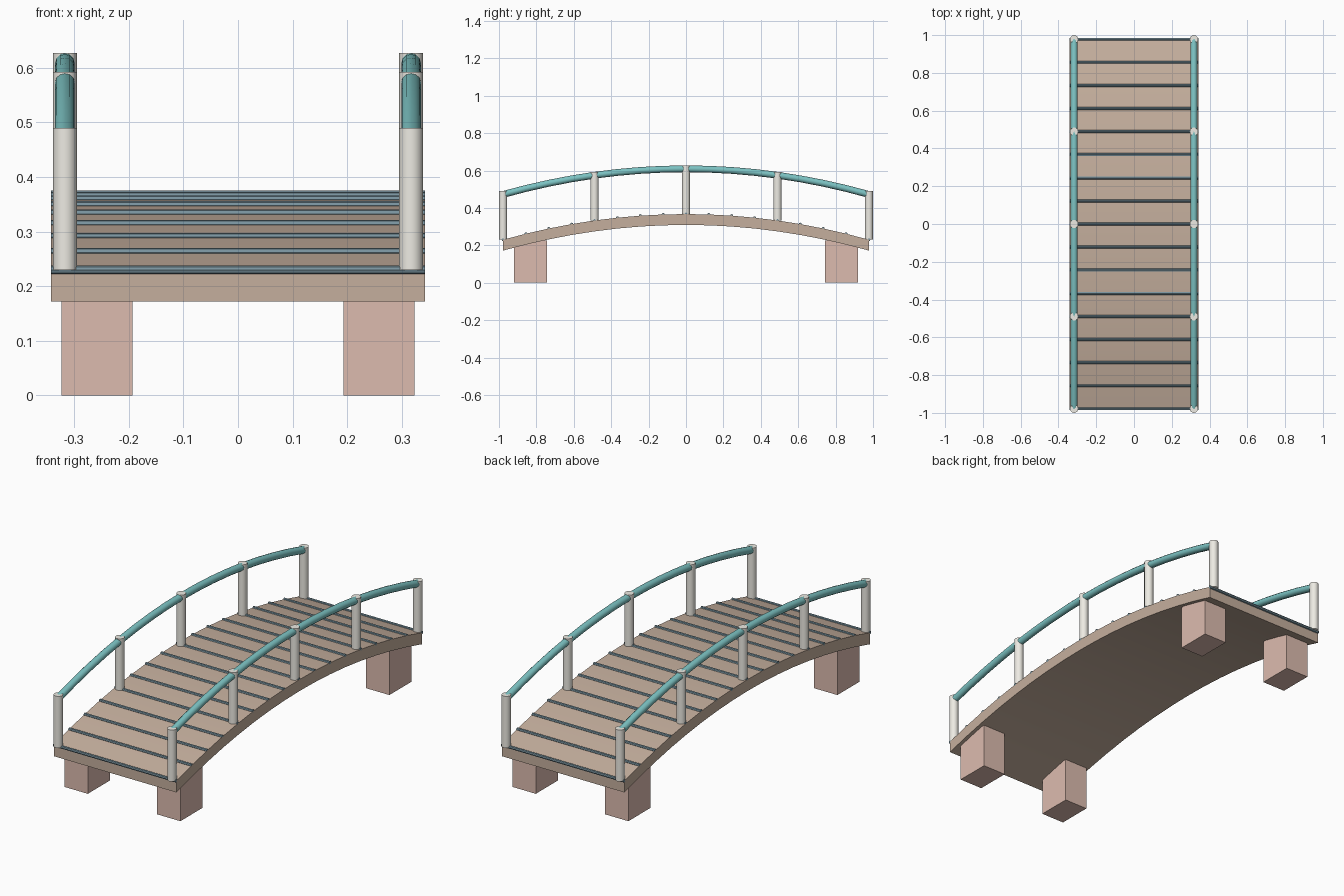
import bpy, bmesh, math

if "Cube" in bpy.data.objects:
    bpy.data.objects.remove(bpy.data.objects["Cube"])

HALF_W, HALF_L = 0.342, 0.978
THICK, SEGS = 0.058, 16
POST_X, POST_R, POST_H = 0.317, 0.022, 0.26
STATIONS = [-HALF_L + 2 * HALF_L * i / SEGS for i in range(SEGS + 1)]


def arch(y):
    """Height of the deck surface at y."""
    return 0.367 - 0.137 * (y / HALF_L) ** 2


def material(name, rgb):
    m = bpy.data.materials.new(name)
    m.diffuse_color = (*rgb, 1)
    m.use_nodes = True
    m.node_tree.nodes["Principled BSDF"].inputs["Base Color"].default_value = m.diffuse_color
    return m


WOOD = material("tan_wood", (0.56, 0.43, 0.34))
WHITE = material("off_white", (0.85, 0.83, 0.77))
TEAL = material("teal", (0.20, 0.54, 0.54))
SLATE = material("slate", (0.19, 0.29, 0.34))
CLAY = material("clay", (0.72, 0.50, 0.43))


def finish(obj, name, mat, smooth=True):
    obj.name = name
    obj.data.materials.clear()
    obj.data.materials.append(mat)
    if smooth:
        bpy.ops.object.select_all(action='DESELECT')
        obj.select_set(True)
        bpy.context.view_layer.objects.active = obj
        bpy.ops.object.shade_smooth_by_angle(angle=math.radians(40))


def cylinder(name, loc, r, length, mat, sides, rot=(0, 0, 0)):
    bpy.ops.mesh.primitive_cylinder_add(vertices=sides, radius=r, depth=length,
                                        location=loc, rotation=rot)
    finish(bpy.context.object, name, mat)


# Arched deck: side profile extruded across the width
bm = bmesh.new()
rows = []
for y in STATIONS:
    z = arch(y)
    rows.append([bm.verts.new(c) for c in ((-HALF_W, y, z), (HALF_W, y, z),
                                           (HALF_W, y, z - THICK), (-HALF_W, y, z - THICK))])
for a, b in zip(rows, rows[1:]):
    for k in range(4):
        n = (k + 1) % 4
        bm.faces.new((a[k], a[n], b[n], b[k]))
bm.faces.new(rows[0])
bm.faces.new(rows[-1])
bmesh.ops.recalc_face_normals(bm, faces=bm.faces)
mesh = bpy.data.meshes.new("deck")
bm.to_mesh(mesh)
bm.free()
deck = bpy.data.objects.new("deck", mesh)
bpy.context.collection.objects.link(deck)
finish(deck, "deck", WOOD)

# Thin tread rods across the deck
for i, y in enumerate(STATIONS):
    cylinder(f"tread_rod_{i}", (0, y, arch(y)), 0.008, 2 * HALF_W, SLATE, 8,
             (0, math.pi / 2, 0))

for side, s in (("left", -1), ("right", 1)):
    # Railing posts
    for i, y in enumerate(STATIONS[::4]):
        cylinder(f"{side}_post_{i}", (s * POST_X, y, arch(y) + POST_H / 2),
                 POST_R, POST_H, WHITE, 16)

    # Handrail swept along the arch
    cu = bpy.data.curves.new(f"{side}_handrail", 'CURVE')
    cu.dimensions = '3D'
    cu.bevel_depth, cu.bevel_resolution, cu.use_fill_caps = 0.018, 4, True
    sp = cu.splines.new('POLY')
    sp.points.add(SEGS)
    for p, y in zip(sp.points, STATIONS):
        p.co = (s * POST_X, y, arch(y) + 0.242, 1)
    rail = bpy.data.objects.new(cu.name, cu)
    bpy.context.collection.objects.link(rail)
    bpy.ops.object.select_all(action='DESELECT')
    rail.select_set(True)
    bpy.context.view_layer.objects.active = rail
    bpy.ops.object.convert(target='MESH')
    finish(bpy.context.object, f"{side}_handrail", TEAL)

    # Block feet under each corner
    for end, e in (("front", -1), ("back", 1)):
        bpy.ops.mesh.primitive_cube_add(size=1, location=(s * 0.258, e * 0.832, 0.113))
        foot = bpy.context.object
        foot.scale = (0.13, 0.176, 0.226)
        finish(foot, f"{end}_{side}_foot", CLAY, smooth=False)
